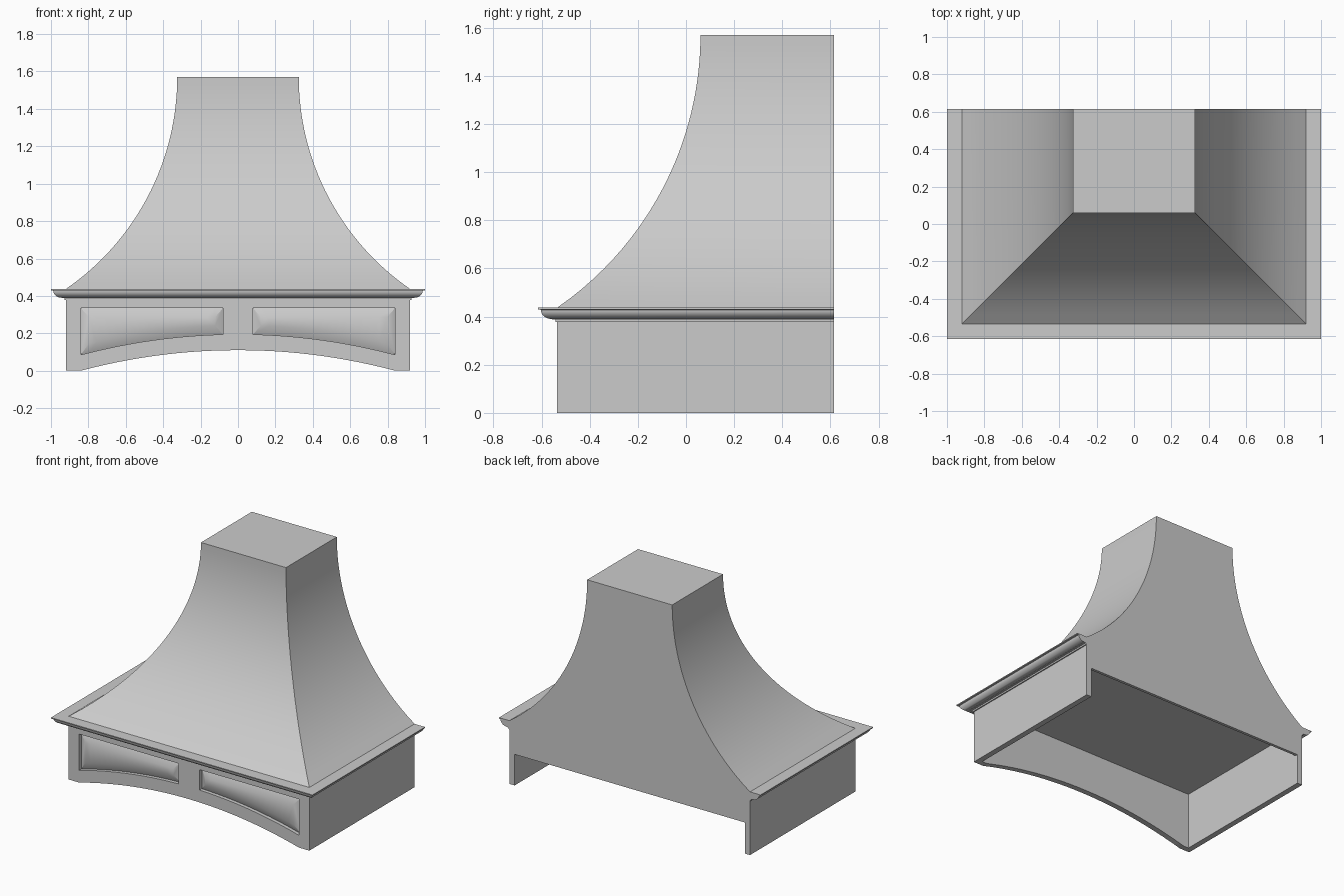
import bpy, bmesh
from math import sqrt, sin, cos, pi

cube = bpy.data.objects.get("Cube")
if cube:
    bpy.data.objects.remove(cube, do_unlink=True)

paint = bpy.data.materials.new("light grey paint")
paint.use_nodes = True
GREY = (0.6, 0.6, 0.6, 1)
paint.diffuse_color = GREY
paint.node_tree.nodes["Principled BSDF"].inputs["Base Color"].default_value = GREY

W, FRONT, BACK = 0.92, -0.535, 0.615      # body half width, front and back
THICK, SHELF, TOP = 0.04, 0.437, 1.57     # wall, crown top, hood top
PANEL_IN, PANEL_OUT, PANEL_TOP = 0.08, 0.84, 0.335


def finish(bm, name):
    bmesh.ops.remove_doubles(bm, verts=bm.verts, dist=1e-5)
    bmesh.ops.recalc_face_normals(bm, faces=bm.faces)
    mesh = bpy.data.meshes.new(name)
    bm.to_mesh(mesh)
    bm.free()
    mesh.materials.append(paint)
    ob = bpy.data.objects.new(name, mesh)
    bpy.context.collection.objects.link(ob)
    bpy.ops.object.select_all(action='DESELECT')
    ob.select_set(True)
    bpy.context.view_layer.objects.active = ob
    bpy.ops.object.shade_smooth_by_angle(angle=0.5)
    return ob


def face(bm, pts):
    return bm.faces.new([bm.verts.new(p) for p in pts])


def loft(bm, rings, closed=True):
    """Skin a list of rings that have equal point counts."""
    for a, b in zip(rings, rings[1:]):
        n = len(a)
        for i in range(n if closed else n - 1):
            j = (i + 1) % n
            face(bm, [a[i], a[j], b[j], b[i]])


def box(name, lo, hi):
    bm = bmesh.new()
    rings = [[(lo[0], lo[1], z), (hi[0], lo[1], z), (hi[0], hi[1], z), (lo[0], hi[1], z)]
             for z in (lo[2], hi[2])]
    loft(bm, rings)
    face(bm, rings[0])
    face(bm, rings[1])
    finish(bm, name)


def span(a, b, n):
    return [a + (b - a) * i / n for i in range(n + 1)]


def arch(x):
    """Height of the arched lower edge."""
    rise, half = 0.11, PANEL_OUT
    r = (half ** 2 + rise ** 2) / (2 * rise)
    return max(0, rise - r + sqrt(r * r - x * x))


# Arched front board with two panel openings
bm = bmesh.new()
side = span(PANEL_IN, PANEL_OUT, 16)
xs = [-W] + [-x for x in reversed(side)] + [0] + side + [W]
inner = FRONT + THICK
for a, b in zip(xs, xs[1:]):
    mid = abs(a + b) / 2
    levels = [(arch(x), arch(x) + 0.085, PANEL_TOP, SHELF) for x in (a, b)]
    for k in range(3):
        if k == 1 and PANEL_IN < mid < PANEL_OUT:
            continue
        face(bm, [(a, FRONT, levels[0][k]), (b, FRONT, levels[1][k]),
                  (b, FRONT, levels[1][k + 1]), (a, FRONT, levels[0][k + 1])])
    face(bm, [(a, inner, arch(a)), (b, inner, arch(b)), (b, inner, SHELF), (a, inner, SHELF)])
    face(bm, [(a, FRONT, arch(a)), (b, FRONT, arch(b)), (b, inner, arch(b)), (a, inner, arch(a))])
for x in (-W, W):
    face(bm, [(x, FRONT, 0), (x, inner, 0), (x, inner, SHELF), (x, FRONT, SHELF)])
finish(bm, "front_board")


# Raised panels sunk into the openings
def panel_ring(s, margin, y):
    cols = span(PANEL_IN + margin, PANEL_OUT - margin, 16)
    low = [(s * x, y, arch(x) + 0.085 + margin * 1.15) for x in cols]
    high = [(s * x, y, PANEL_TOP - margin * 1.15) for x in reversed(cols)]
    return low + high


for s, label in ((1, "left"), (-1, "right")):
    bm = bmesh.new()
    sunk = FRONT + 0.025
    rings = [panel_ring(s, 0, FRONT), panel_ring(s, 0, sunk), panel_ring(s, 0.042, FRONT + 0.003)]
    loft(bm, rings)
    field = rings[-1]
    n = len(field)
    for i in range(n // 2 - 1):
        face(bm, [field[i], field[i + 1], field[n - 2 - i], field[n - 1 - i]])
    finish(bm, label + "_raised_panel")

# Side walls, back wall and ceiling
box("left_side", (W - THICK, inner, 0), (W, BACK, SHELF))
box("right_side", (-W, inner, 0), (THICK - W, BACK, SHELF))
box("back_wall", (THICK - W, BACK - 0.02, 0.215), (W - THICK, BACK, SHELF))
box("ceiling", (THICK - W, inner, 0.405), (W - THICK, BACK - 0.02, SHELF - 0.005))

# Crown moulding swept around three sides
profile = [(0, 0.377), (0.008, 0.377), (0.008, 0.388), (0.022, 0.388)]
profile += [(0.022 + 0.046 * sin(t), 0.428 - 0.038 * cos(t)) for t in span(0, pi / 2, 8)]
profile += [(0.08, 0.43), (0.08, SHELF), (0, SHELF)]
rings = [[(-W - o, BACK, z) for o, z in profile],
         [(-W - o, FRONT - o, z) for o, z in profile],
         [(W + o, FRONT - o, z) for o, z in profile],
         [(W + o, BACK, z) for o, z in profile]]
bm = bmesh.new()
loft(bm, rings)
face(bm, rings[0])
face(bm, rings[-1])
finish(bm, "crown_moulding")

# Flared chimney: circular sweep on the front and sides, flat back
drop, flare = TOP - SHELF, 0.595
radius = (drop ** 2 + flare ** 2) / (2 * flare)
rings = []
for z in span(SHELF, TOP, 28):
    d = radius - sqrt(radius ** 2 - (TOP - z) ** 2)
    x, y = W - flare + d, FRONT + flare - d
    rings.append([(-x, BACK, z), (-x, y, z), (x, y, z), (x, BACK, z)])
bm = bmesh.new()
loft(bm, rings)
face(bm, rings[-1])
finish(bm, "flared_chimney")
